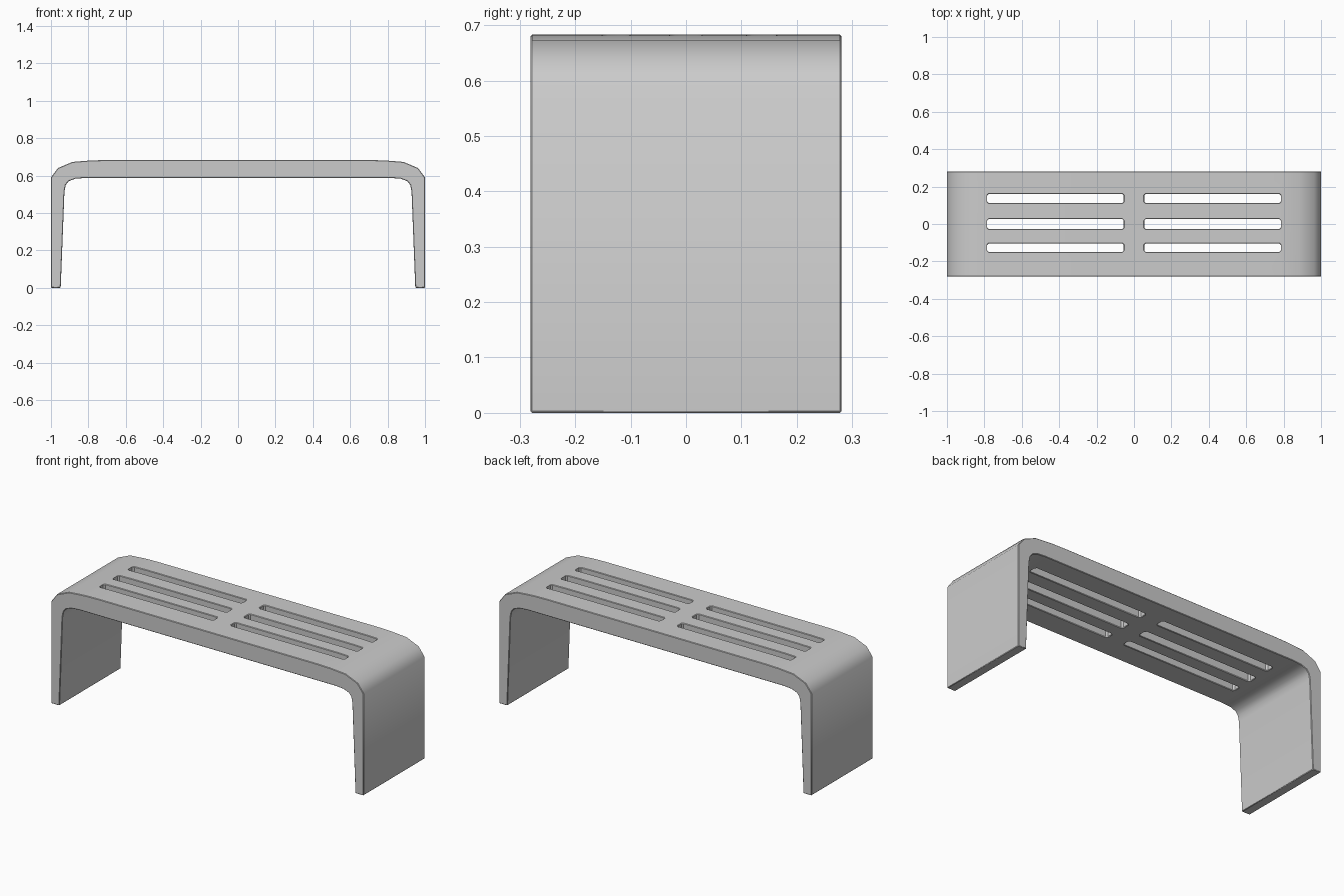
import bpy, bmesh

if "Cube" in bpy.data.objects:
    bpy.data.objects.remove(bpy.data.objects["Cube"])

HALF_DEPTH = 0.281


def prism(name, points, to_3d, bevel=0.0):
    """Extrude a closed outline; to_3d(a, b, side) places each point, side is -1 or 1."""
    bm = bmesh.new()
    a = [bm.verts.new(to_3d(u, v, -1)) for u, v in points]
    b = [bm.verts.new(to_3d(u, v, 1)) for u, v in points]
    bm.faces.new(a)
    bm.faces.new(b[::-1])
    n = len(points)
    for i in range(n):
        bm.faces.new((a[i], b[i], b[(i + 1) % n], a[(i + 1) % n]))
    bmesh.ops.recalc_face_normals(bm, faces=bm.faces)
    mesh = bpy.data.meshes.new(name)
    bm.to_mesh(mesh)
    bm.free()
    ob = bpy.data.objects.new(name, mesh)
    bpy.context.collection.objects.link(ob)
    return ob


# Bench: waterfall profile, right half mirrored to the left
outer = [(1.0, 0), (1.0, 0.59), (0.963, 0.64), (0.885, 0.673), (0.785, 0.681), (0.7, 0.683)]
inner = [(0.82, 0.587), (0.87, 0.583), (0.905, 0.57), (0.921, 0.55), (0.928, 0.515), (0.948, 0)]
profile = outer + [(-x, z) for x, z in outer[::-1]]
profile += [(-x, z) for x, z in inner[::-1]] + inner
bench = prism("bench", profile, lambda x, z, s: (x, s * HALF_DEPTH, z))

# Slot cutters: three rows on each side of the centre bridge
cutters = bpy.data.collections.new("cutters")
bpy.context.scene.collection.children.link(cutters)
c = 0.008
for y0, y1 in ((-0.149, -0.104), (-0.027, 0.026), (0.112, 0.161)):
    for side in (-1, 1):
        x0, x1 = sorted((side * 0.055, side * 0.785))
        outline = [(x0 + c, y0), (x1 - c, y0), (x1, y0 + c), (x1, y1 - c),
                   (x1 - c, y1), (x0 + c, y1), (x0, y1 - c), (x0, y0 + c)]
        cut = prism("slot_cutter", outline, lambda x, y, s: (x, y, 0.64 + s * 0.12))
        bpy.context.collection.objects.unlink(cut)
        cutters.objects.link(cut)
        cut.hide_render = True
        cut.display_type = 'WIRE'

slots = bench.modifiers.new("slots", 'BOOLEAN')
slots.operand_type = 'COLLECTION'
slots.collection = cutters
slots.solver = 'EXACT'

# Slightly softened rims, then apply and remove cutters
bevel = bench.modifiers.new("soft_edges", 'BEVEL')
bevel.width = 0.003
bevel.segments = 1
bevel.limit_method = 'ANGLE'
bevel.angle_limit = 1.0
bpy.context.view_layer.objects.active = bench
bench.select_set(True)
for m in ("slots", "soft_edges"):
    bpy.ops.object.modifier_apply(modifier=m)
for ob in list(cutters.objects):
    bpy.data.objects.remove(ob)
bpy.data.collections.remove(cutters)
bpy.ops.object.shade_smooth_by_angle(angle=0.7)
